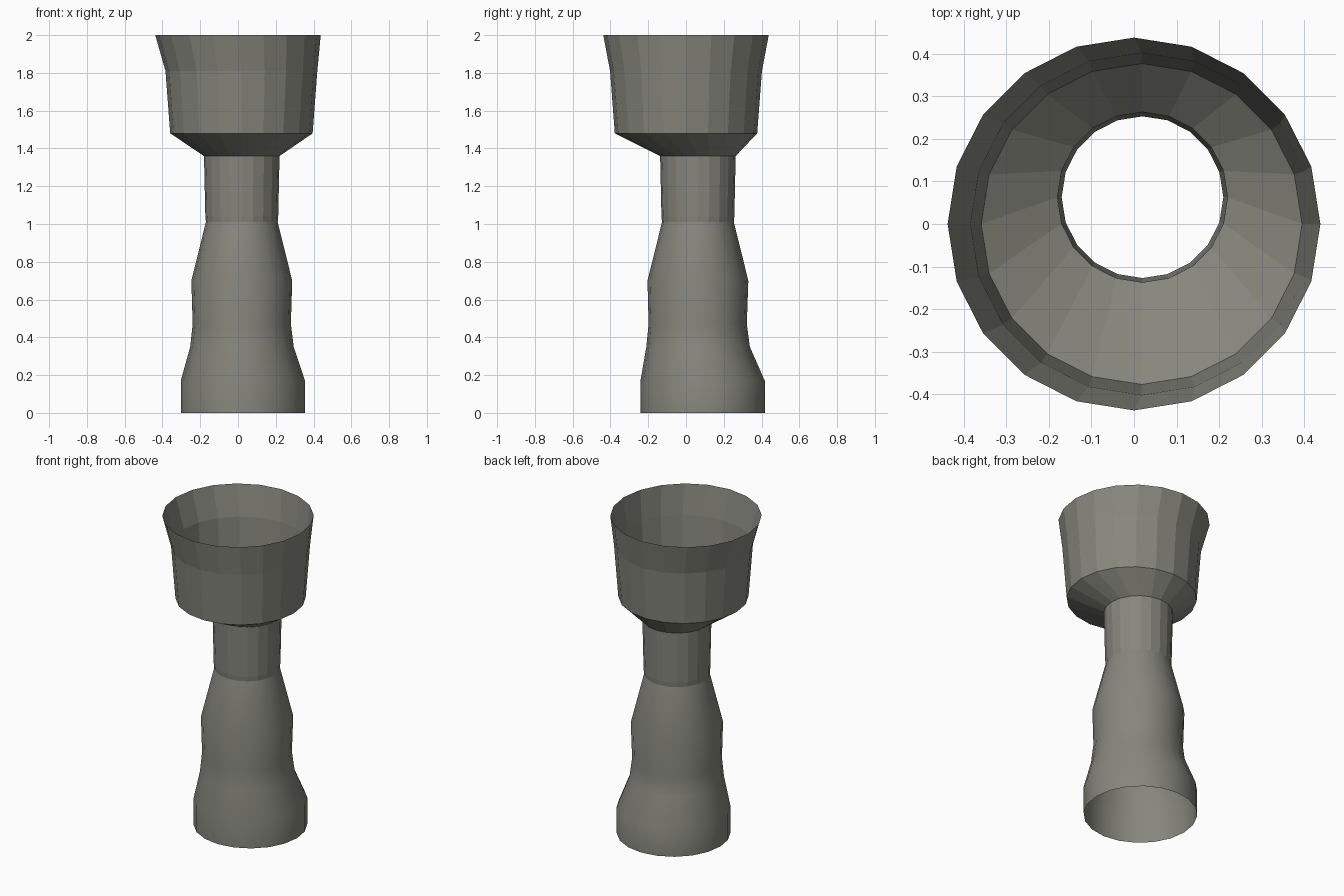
import bpy, bmesh
from math import sin, cos, tau

cube = bpy.data.objects.get("Cube")
if cube:
    bpy.data.objects.remove(cube)

SIDES = 20

clay = bpy.data.materials.new("warm_grey")
clay.use_nodes = True
COLOUR = (0.24, 0.24, 0.205, 1)
clay.diffuse_color = COLOUR
clay.node_tree.nodes["Principled BSDF"].inputs["Base Color"].default_value = COLOUR


def open_tube(name, rings, smooth):
    """Loft an open shell through rings of (height, radius, centre x, centre y)."""
    bm = bmesh.new()
    loops = [[bm.verts.new((cx + r * cos(tau * i / SIDES), cy + r * sin(tau * i / SIDES), z))
              for i in range(SIDES)] for z, r, cx, cy in rings]
    for low, high in zip(loops, loops[1:]):
        for i in range(SIDES):
            j = (i + 1) % SIDES
            face = bm.faces.new((low[i], low[j], high[j], high[i]))
            face.smooth = smooth
    mesh = bpy.data.meshes.new(name)
    bm.to_mesh(mesh)
    bm.free()
    mesh.materials.append(clay)
    obj = bpy.data.objects.new(name, mesh)
    bpy.context.collection.objects.link(obj)
    return obj


# Shared rings where the parts meet
waist = (1.01, 0.19, 0.02, 0.063)
collar = (1.36, 0.2, 0.02, 0.063)
shoulder = (1.48, 0.377, 0.018, 0.0)

# Flared foot and swelling body
open_tube("lower_body", [(0, 0.329, 0.026, 0.088), (0.17, 0.329, 0.026, 0.088),
                         (0.35, 0.274, 0.021, 0.064), (0.47, 0.26, 0.02, 0.062),
                         (0.70, 0.267, 0.02, 0.063), waist], True)

# Narrow neck
open_tube("neck", [waist, (1.04, 0.193, 0.02, 0.063), collar], False)

# Underside of the cup, then its flaring wall
open_tube("cup_base", [collar, shoulder], False)
open_tube("cup_wall", [shoulder, (1.81, 0.402, 0.018, 0.0), (2.0, 0.438, 0, 0)], False)
